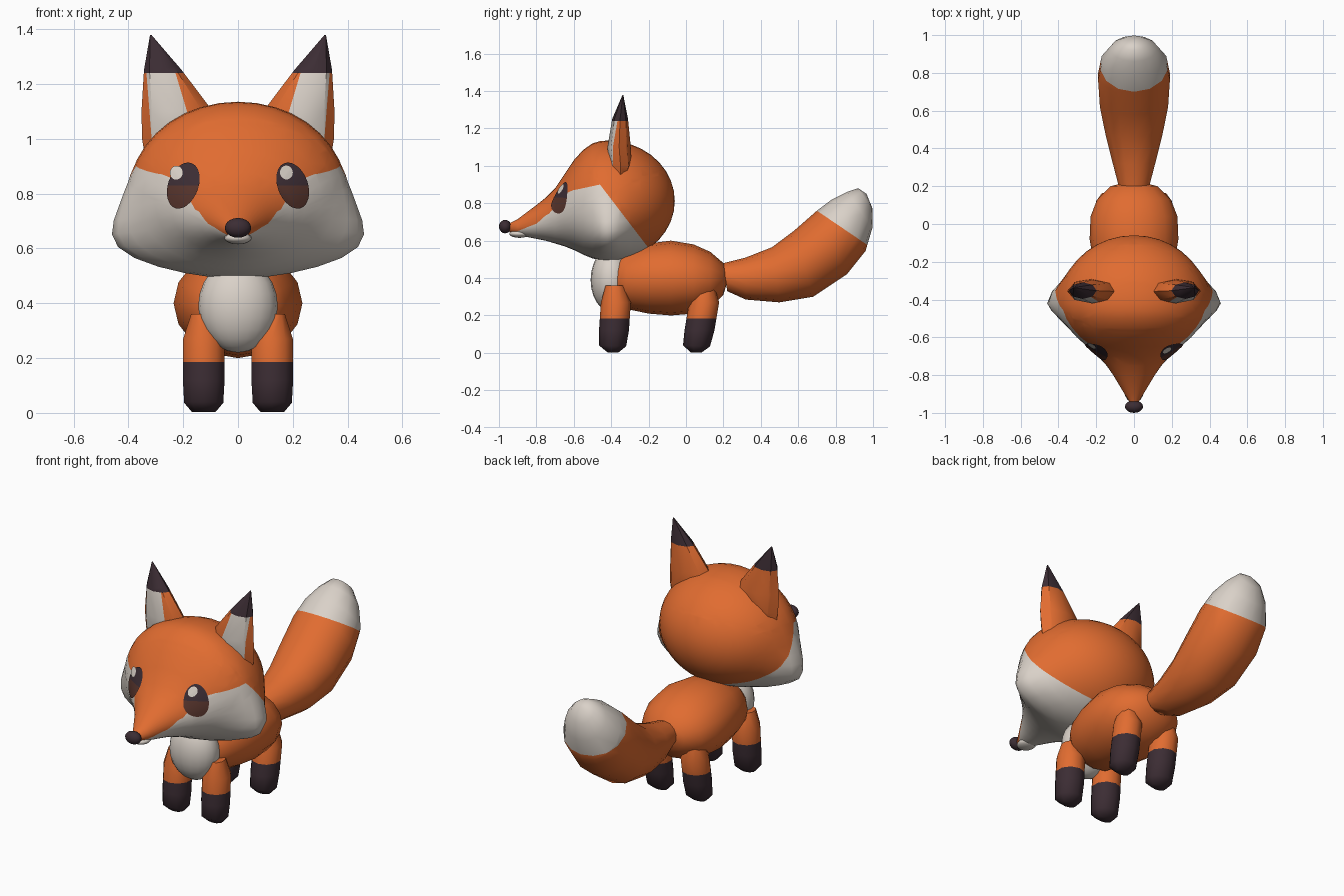
import bpy, bmesh
from math import sin, cos, pi, exp, atan2, radians
from mathutils import Vector
from mathutils.bvhtree import BVHTree

if "Cube" in bpy.data.objects:
    bpy.data.objects.remove(bpy.data.objects["Cube"])


def material(name, rgb):
    m = bpy.data.materials.new(name)
    m.use_nodes = True
    m.diffuse_color = (*rgb, 1)
    m.node_tree.nodes["Principled BSDF"].inputs["Base Color"].default_value = (*rgb, 1)
    return m


orange = material("orange fur", (.75, .15, .03))
cream = material("cream fur", (.70, .64, .58))
dark = material("dark fur", (.045, .026, .034))
brown = material("brown iris", (.093, .034, .025))


def finish(bm, name, mats, paint=None, angle=60):
    """Clean the mesh, paint its faces by a rule and add it to the scene."""
    bmesh.ops.remove_doubles(bm, verts=bm.verts, dist=.0002)
    bmesh.ops.recalc_face_normals(bm, faces=bm.faces)
    if paint:
        for f in bm.faces:
            f.material_index = paint(f.calc_center_median(), f.normal)
    mesh = bpy.data.meshes.new(name)
    bm.to_mesh(mesh)
    bm.free()
    for m in mats:
        mesh.materials.append(m)
    ob = bpy.data.objects.new(name, mesh)
    bpy.context.collection.objects.link(ob)
    bpy.ops.object.select_all(action='DESELECT')
    ob.select_set(True)
    bpy.context.view_layer.objects.active = ob
    bpy.ops.object.shade_smooth_by_angle(angle=radians(angle))
    return ob


def cut(bm, point, normal):
    geom = bm.verts[:] + bm.edges[:] + bm.faces[:]
    bmesh.ops.bisect_plane(bm, geom=geom, plane_co=point, plane_no=normal, dist=.0005)


def loft(stations, sides, side=1):
    """Skin oval rings; each spans two (y, z) points, with a half width and centre x."""
    bm = bmesh.new()
    rings = []
    for (ya, za), (yb, zb), w, xc in stations:
        ring = []
        for k in range(sides):
            t = 2 * pi * k / sides
            ring.append(bm.verts.new((side * (xc + w * sin(t)),
                                      (ya + yb) / 2 + (ya - yb) / 2 * cos(t),
                                      (za + zb) / 2 + (za - zb) / 2 * cos(t))))
        rings.append(ring)
    for a, b in zip(rings, rings[1:]):
        for k in range(sides):
            n = (k + 1) % sides
            bm.faces.new((a[k], a[n], b[n], b[k]))
    bm.faces.new(rings[0])
    bm.faces.new(rings[-1])
    return bm


def upright(rows):
    return [((y, top), (y, low), w, 0) for y, top, low, w in rows]


def ball(name, centre, radii, mat, segments=16):
    bm = bmesh.new()
    bmesh.ops.create_uvsphere(bm, u_segments=segments, v_segments=segments // 2 + 2, radius=1)
    bmesh.ops.scale(bm, vec=radii, verts=bm.verts)
    bmesh.ops.translate(bm, vec=centre, verts=bm.verts)
    return finish(bm, name, [mat])


# Head: round skull running into a pointed snout
skull = []
for i in range(10):
    a = radians(10 * i)
    skull.append((-.42 + .36 * cos(a), .812 + .323 * sin(a), .812 - .322 * sin(a), .39 * sin(a)))
snout = [(-.46, 1.132, .495, .385), (-.5, 1.12, .505, .37), (-.55, 1.085, .525, .34),
         (-.6, 1.03, .55, .3), (-.65, .955, .57, .245), (-.7, .88, .585, .19),
         (-.75, .83, .6, .145), (-.8, .79, .61, .11), (-.9, .715, .63, .05), (-.95, .69, .65, .02)]
bm = loft(upright(skull + snout), 36)

# Cream mask edge as a (y, z) line, cut into the head
mask = [(-.97, .62), (-.9, .65), (-.8, .69), (-.72, .76), (-.66, .835),
        (-.6, .87), (-.46, .9), (-.2, .56), (-.1, .42)]
for (y0, z0), (y1, z1) in zip(mask, mask[1:]):
    cut(bm, (0, y0, z0), (0, z0 - z1, y1 - y0))


def head_paint(c, n):
    for (y0, z0), (y1, z1) in zip(mask, mask[1:]):
        if y0 <= c.y < y1:
            return int(c.z < z0 + (z1 - z0) * (c.y - y0) / (y1 - y0))
    return 0


# Cheek tufts pushed out sideways
for v in bm.verts:
    if abs(v.co.x) > .01:
        phi = atan2((v.co.z - .812) / .32, abs(v.co.x) / .39)
        push = .14 * exp(-((phi + .72) / .38) ** 2 / 2 - ((v.co.y + .41) / .085) ** 2 / 2)
        v.co.x += push if v.co.x > 0 else -push
head = finish(bm, "head", [orange, cream], head_paint)

# Eyes: thin plates laid on the head
skin = BVHTree.FromPolygons([v.co.copy() for v in head.data.vertices],
                            [p.vertices[:] for p in head.data.polygons])


def plate(name, x, z, rx, rz, lean, lift, mats, paint=None):
    bm = bmesh.new()
    grid = []
    for i in range(17):
        a = pi * i / 16 - pi / 2
        row = []
        for j in range(13):
            dz = rz * sin(a)
            dx = rx * cos(a) * (j / 6 - 1) + lean * dz
            hit, normal, _, _ = skin.ray_cast(Vector((x + dx, -2, z + dz)), Vector((0, 1, 0)))
            row.append(bm.verts.new(hit + normal * lift))
        grid.append(row)
    for low, up in zip(grid, grid[1:]):
        for j in range(12):
            bm.faces.new((low[j], low[j + 1], up[j + 1], up[j]))
    ob = finish(bm, name, mats, paint)
    if sum(p.normal.y for p in ob.data.polygons) > 0:
        ob.data.flip_normals()


for s, label in ((1, "left"), (-1, "right")):
    plate(label + "_eye", s * .197, .828, .057, .083, -.2 * s, .005, [dark, brown],
          lambda c, n: int(c.z < .828))
    plate(label + "_eye_glint", s * .197 - .024, .873, .023, .025, 0, .009, [cream])

# Nose and lower lip
ball("nose", (0, -.967, .675), (.048, .033, .036), dark)
ball("lower_lip", (0, -.89, .637), (.05, .055, .022), cream)

# Ears: dark tips and a cream patch on the front
ear = [((-.39, .94), (-.31, .94), .09, .25), ((-.41, 1), (-.29, 1), .125, .225),
       ((-.42, 1.1), (-.295, 1.1), .13, .222), ((-.395, 1.25), (-.31, 1.25), .069, .274),
       ((-.34, 1.378), (-.335, 1.378), .003, .318)]
for s, label in ((1, "left"), (-1, "right")):
    bm = loft(ear, 8, s)
    cut(bm, (0, 0, 1.24), (0, 0, 1))
    cut(bm, (s * .18, 0, 1.08), (s, 0, -.3))
    cut(bm, (s * .315, 0, 1), (s, 0, -.08))

    def ear_paint(c, n):
        if c.z > 1.24:
            return 2
        x = abs(c.x)
        inside = .18 + .3 * (c.z - 1.08) < x < .315 + .08 * (c.z - 1)
        return int(n.y < -.2 and inside)
    finish(bm, label + "_ear", [orange, cream, dark], ear_paint, 40)

# Body and chest
body = [(-.41, .4, .4, 0), (-.39, .49, .28, .12), (-.32, .55, .235, .175), (-.2, .585, .21, .215),
        (-.08, .6, .2, .235), (.04, .58, .21, .23), (.13, .54, .24, .195),
        (.2, .48, .31, .125), (.23, .41, .41, 0)]
finish(loft(upright(body), 16), "body", [orange])
ball("chest", (0, -.4, .39), (.145, .11, .17), cream, 20)

# Legs with dark socks; the hind pair is shifted back and leans
leg = [((-.42, .003), (-.36, .003), .045, .125), ((-.465, .04), (-.32, .035), .075, .125),
       ((-.465, .12), (-.305, .12), .08, .125), ((-.455, .27), (-.295, .27), .079, .125),
       ((-.43, .36), (-.33, .36), .038, .135)]
for part, shift, slope in (("front", 0, 0), ("hind", .445, .1)):
    for s, label in ((1, "left"), (-1, "right")):
        rows = [((ya + shift + slope * za, za), (yb + shift + slope * zb, zb), w, x)
                for (ya, za), (yb, zb), w, x in leg]
        bm = loft(rows, 10, s)
        cut(bm, (0, 0, .185), (0, 0, 1))
        finish(bm, part + "_" + label + "_leg", [orange, dark], lambda c, n: int(c.z < .185))

# Tail: sweeps up to a cream tip
tail = [((.2, .48), (.22, .33), .085, 0), ((.32, .51), (.32, .285), .115, 0),
        ((.46, .565), (.5, .27), .155, 0), ((.58, .655), (.68, .3), .185, 0),
        ((.7, .76), (.86, .42), .195, 0), ((.78, .82), (.96, .545), .175, 0),
        ((.86, .86), (.997, .67), .125, 0), ((.92, .88), (.998, .77), .07, 0),
        ((.965, .85), (.965, .85), 0, 0)]
tip, slant = Vector((0, .84, .665)), Vector((0, .19, .28))
bm = loft(tail, 14)
cut(bm, tip, slant)
finish(bm, "tail", [orange, cream], lambda c, n: int((c - tip).dot(slant) > 0))
